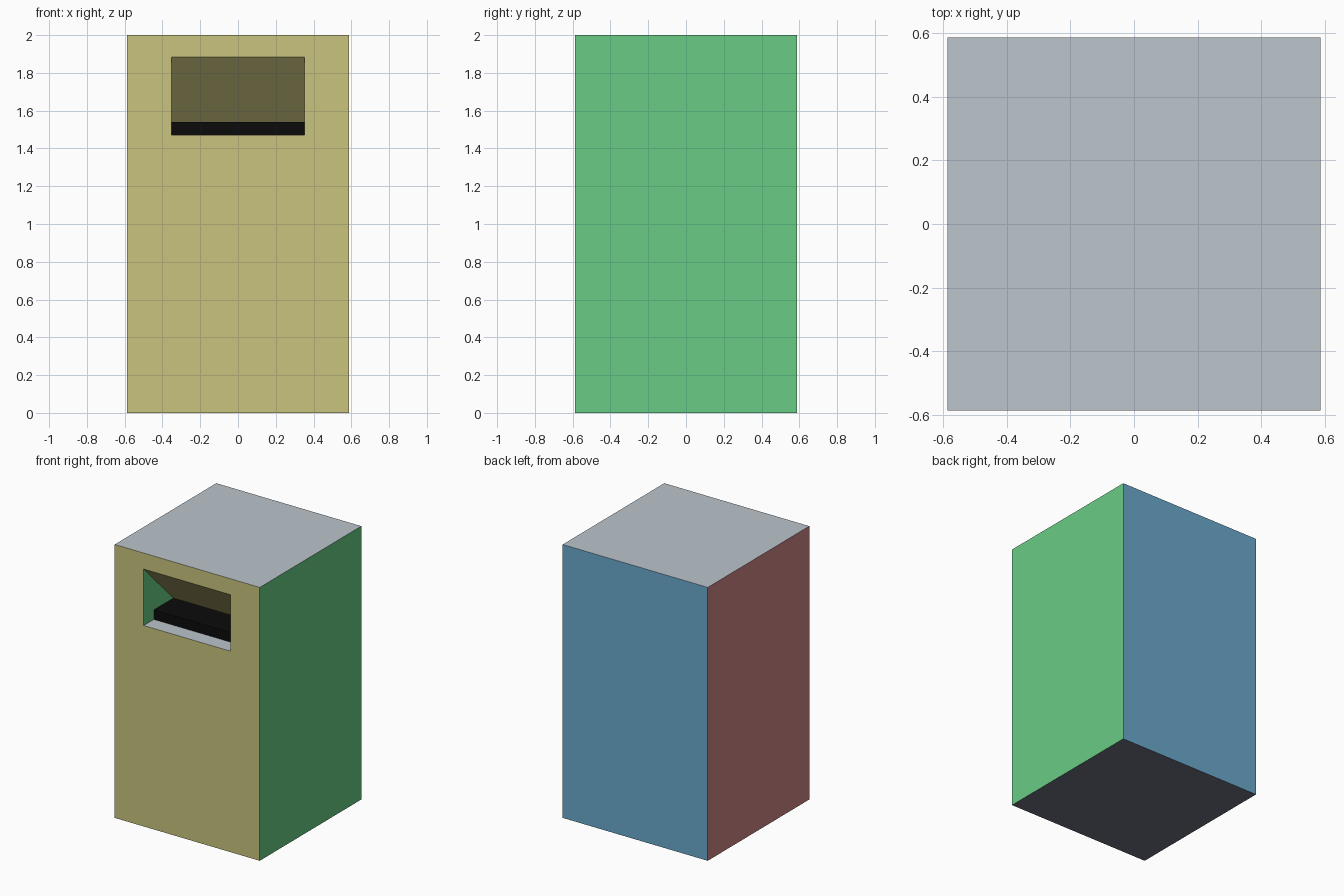
import bpy, bmesh

if "Cube" in bpy.data.objects:
    bpy.data.objects.remove(bpy.data.objects["Cube"])

W, H = 0.587, 2.0            # half width, height
FRONT = -W
HALF_SLOT = 0.352
Z0, Z1, Z2 = 1.47, 1.54, 1.883   # slot floor, dark step, slot top


def material(name, rgb):
    def lin(c):
        c /= 255
        return c / 12.92 if c <= 0.04045 else ((c + 0.055) / 1.055) ** 2.4
    m = bpy.data.materials.new(name)
    m.diffuse_color = (*[lin(c) for c in rgb], 1)
    m.use_nodes = True
    m.node_tree.nodes["Principled BSDF"].inputs["Base Color"].default_value = m.diffuse_color
    return m


def prism(name, profile, half):
    """Extrude a (y, z) profile along x, symmetric about x = 0."""
    bm = bmesh.new()
    face = bm.faces.new([bm.verts.new((-half, y, z)) for y, z in profile])
    ext = bmesh.ops.extrude_face_region(bm, geom=[face])
    verts = [v for v in ext["geom"] if isinstance(v, bmesh.types.BMVert)]
    bmesh.ops.translate(bm, verts=verts, vec=(2 * half, 0, 0))
    bmesh.ops.recalc_face_normals(bm, faces=bm.faces)
    me = bpy.data.meshes.new(name)
    bm.to_mesh(me)
    bm.free()
    ob = bpy.data.objects.new(name, me)
    bpy.context.collection.objects.link(ob)
    return ob


# Body box
body = prism("bin_body", [(-W, 0), (W, 0), (W, H), (-W, H)], W)

# Slot: short ledge, raised dark step, and a 45 degree sloping hood
out = FRONT - 0.1
cutter = prism("slot_cutter", [
    (out, Z0), (FRONT + 0.117, Z0), (FRONT + 0.117, Z1),
    (FRONT + 0.343, Z1), (FRONT, Z2), (out, Z2)], HALF_SLOT)
cutter.hide_render = True

mod = body.modifiers.new("slot", "BOOLEAN")
mod.operation = "DIFFERENCE"
mod.solver = "EXACT"
mod.object = cutter
bpy.context.view_layer.update()
cut = bpy.data.meshes.new_from_object(
    body.evaluated_get(bpy.context.evaluated_depsgraph_get()))
body.modifiers.clear()
body.data = cut
bpy.data.objects.remove(cutter)

# Colours by facing direction
cut.materials.clear()
for name, rgb in [("front_yellow", (200, 195, 125)), ("right_green", (104, 203, 133)),
                  ("top_grey", (188, 197, 204)), ("back_blue", (106, 169, 203)),
                  ("left_red", (203, 134, 131)), ("bottom_grey", (108, 113, 126)),
                  ("slot_black", (11, 11, 11))]:
    cut.materials.append(material(name, rgb))

for p in cut.polygons:
    n, c = p.normal, p.center
    in_slot = abs(c.x) < 0.4 and FRONT + 0.1 < c.y < 0 and Z0 - 0.02 < c.z < Z2
    if abs(n.x) > 0.5:
        i = 1 if n.x > 0 else 4
    elif in_slot and n.z > -0.5:
        i = 6                      # dark step
    elif n.y < -0.5:
        i = 0                      # front and sloping hood
    elif n.y > 0.5:
        i = 3
    else:
        i = 2 if n.z > 0 else 5
    p.material_index = i
    p.use_smooth = False
